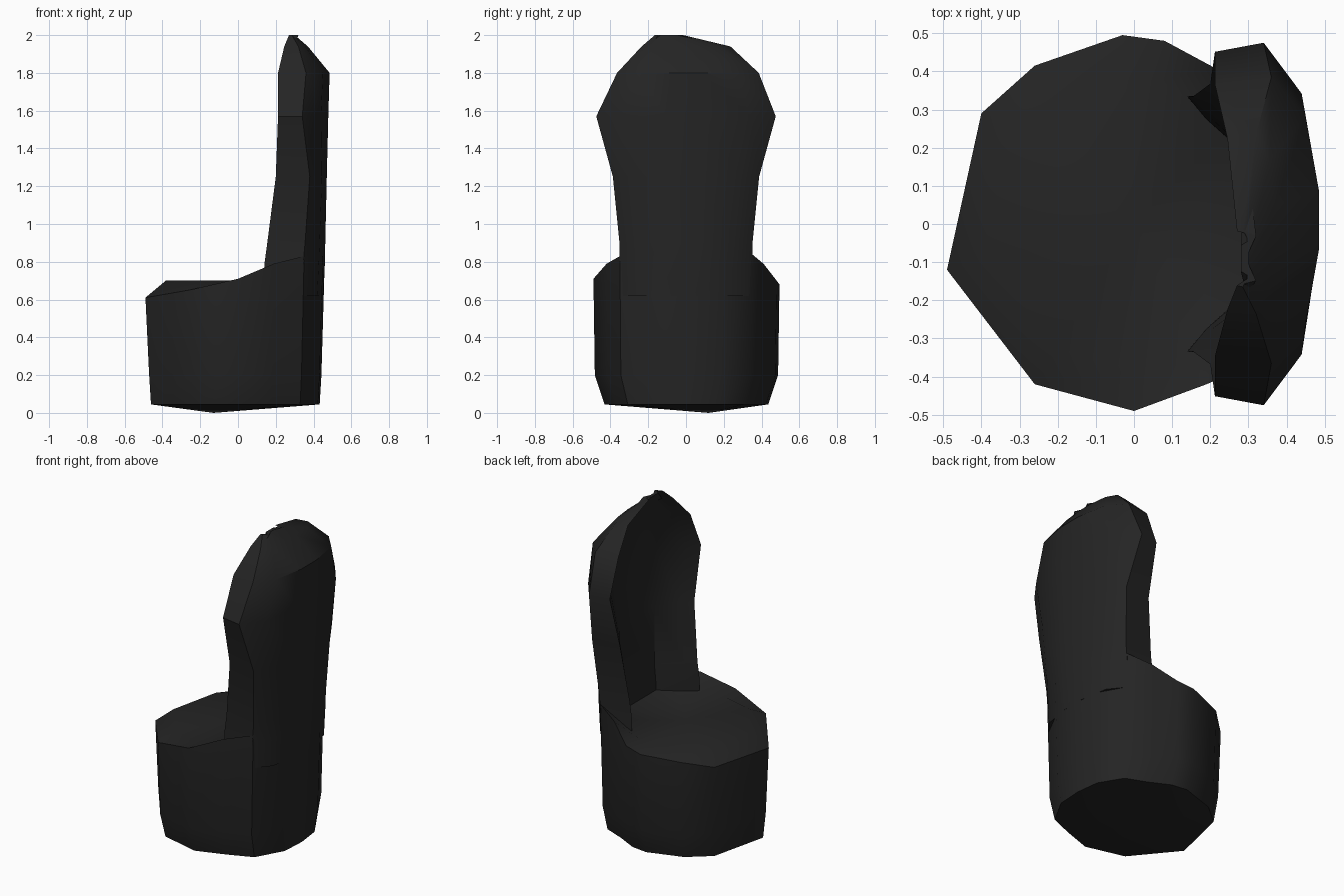
import bpy, bmesh, math

if "Cube" in bpy.data.objects:
    bpy.data.objects.remove(bpy.data.objects["Cube"])

black = bpy.data.materials.new("black_upholstery")
black.diffuse_color = (0.018, 0.018, 0.018, 1)
black.use_nodes = True
black.node_tree.nodes["Principled BSDF"].inputs["Base Color"].default_value = black.diffuse_color


def loft(name, rings, start=None, end=None):
    """Skin closed rings of equal length; cap with a fan point or an n-gon."""
    bm = bmesh.new()
    loops = [[bm.verts.new(p) for p in ring] for ring in rings]
    n = len(loops[0])
    for a, b in zip(loops, loops[1:]):
        for i in range(n):
            j = (i + 1) % n
            bm.faces.new((a[i], a[j], b[j], b[i]))
    for loop, tip in ((loops[0], start), (loops[-1], end)):
        if tip:
            v = bm.verts.new(tip)
            for i in range(n):
                bm.faces.new((loop[i], loop[(i + 1) % n], v))
        else:
            bm.faces.new(loop)
    bmesh.ops.recalc_face_normals(bm, faces=bm.faces)
    bmesh.ops.triangulate(bm, faces=[f for f in bm.faces if len(f.verts) > 4])
    mesh = bpy.data.meshes.new(name)
    bm.to_mesh(mesh)
    bm.free()
    mesh.materials.append(black)
    obj = bpy.data.objects.new(name, mesh)
    bpy.context.collection.objects.link(obj)
    bpy.context.view_layer.objects.active = obj
    obj.select_set(True)
    bpy.ops.object.shade_smooth_by_angle(angle=math.radians(38))
    obj.select_set(False)
    return obj


# Drum base: plan outline with the height of the rim at each corner
outline = [(-0.49, -0.12, 0.61), (-0.26, -0.42, 0.65), (0.0, -0.49, 0.71),
           (0.19, -0.42, 0.79), (0.35, -0.35, 0.83), (0.45, -0.16, 0.83),
           (0.46, 0.02, 0.83), (0.44, 0.19, 0.83), (0.35, 0.35, 0.84),
           (0.21, 0.41, 0.79), (0.08, 0.48, 0.70), (-0.03, 0.495, 0.68),
           (-0.26, 0.415, 0.66), (-0.40, 0.29, 0.62)]
foot = [(x * 0.94, y * 0.88, 0.045) for x, y, z in outline]
lower = [(x * 0.96, y * 0.985, 0.2) for x, y, z in outline]
rim = list(outline)
# Seat top: slightly raised flat inside a bevelled rim
seat = [(min(x * 0.78, 0.36), y * 0.78, 0.70 + max(0, x) * 0.1)
        for x, y, z in outline]
loft("seat_drum", [foot, lower, rim, seat],
     start=(-0.13, 0.12, 0.0), end=(0.0, 0.0, 0.695))

# Backrest sections: z, half width, wing front x, side x, rear x, inner x, y shift
sections = [(0.62, 0.35, 0.14, 0.34, 0.45, 0.32, 0),
            (0.79, 0.352, 0.14, 0.345, 0.46, 0.32, 0),
            (0.90, 0.352, 0.155, 0.355, 0.462, 0.33, 0),
            (1.25, 0.387, 0.20, 0.38, 0.47, 0.34, 0),
            (1.57, 0.475, 0.212, 0.34, 0.478, 0.35, 0),
            (1.80, 0.375, 0.212, 0.36, 0.485, 0.34, 0.01),
            (1.94, 0.235, 0.245, 0.32, 0.37, 0.31, 0.0),
            (2.00, 0.075, 0.27, 0.285, 0.30, 0.28, -0.09)]
rings = []
for z, w, xf, xs, xr, xi, dy in sections:
    half = [(xi, 0.45 * w), (xf + 0.05, 0.78 * w), (xf, 0.95 * w), (xs, w),
            (xs + 0.72 * (xr - xs), 0.72 * w), (xr, 0.2 * w)]
    pts = half + [(x, -y) for x, y in reversed(half)]
    rings.append([(x, y + dy, z) for x, y in pts])
loft("backrest", rings)
